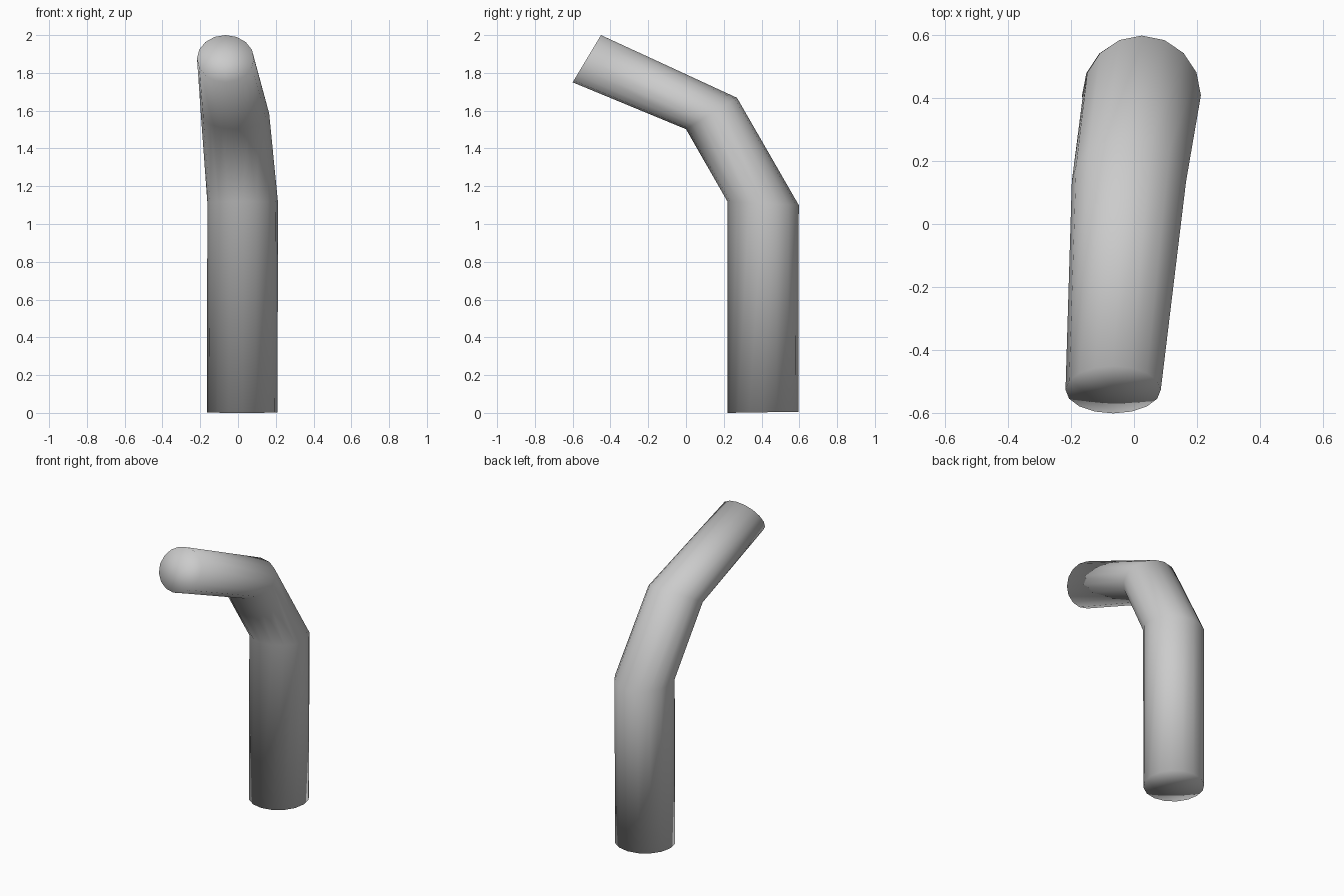
import bpy, bmesh, math
from mathutils import Vector

if "Cube" in bpy.data.objects:
    bpy.data.objects.remove(bpy.data.objects["Cube"])

SIDES = 16

# Sections along the bent pipe: centre, half-width in x, half-vector in the y-z plane
sections = [
    ((0.022, 0.407, 0.003), 0.187, (0.0, 0.188, 0.003)),
    ((0.025, 0.408, 1.11), 0.187, (0.0, 0.189, -0.01)),
    ((-0.016, 0.135, 1.585), 0.181, (0.0, 0.135, 0.083)),
    ((-0.066, -0.525, 1.875), 0.151, (0.0, 0.075, 0.125)),
]

bm = bmesh.new()


def ring(centre, half_x, half_v):
    c, v = Vector(centre), Vector(half_v)
    steps = [2 * math.pi * i / SIDES for i in range(SIDES)]
    return [bm.verts.new(c + Vector((half_x * math.cos(a), 0, 0)) + v * math.sin(a))
            for a in steps]


def cap(loop, centre):
    tip = bm.verts.new(centre)
    for i in range(SIDES):
        bm.faces.new((loop[i], loop[(i + 1) % SIDES], tip))


# Pipe wall
rings = [ring(*s) for s in sections]
for low, high in zip(rings, rings[1:]):
    for i in range(SIDES):
        j = (i + 1) % SIDES
        bm.faces.new((low[i], low[j], high[j], high[i]))

# Closed ends
cap(rings[0], sections[0][0])
cap(rings[-1], sections[-1][0])
bmesh.ops.recalc_face_normals(bm, faces=bm.faces)

# Soft shading carries over the bends and the ends
for f in bm.faces:
    f.smooth = True
mesh = bpy.data.meshes.new("bent_pipe")
bm.to_mesh(mesh)
bm.free()
pipe = bpy.data.objects.new("bent_pipe", mesh)
bpy.context.collection.objects.link(pipe)
